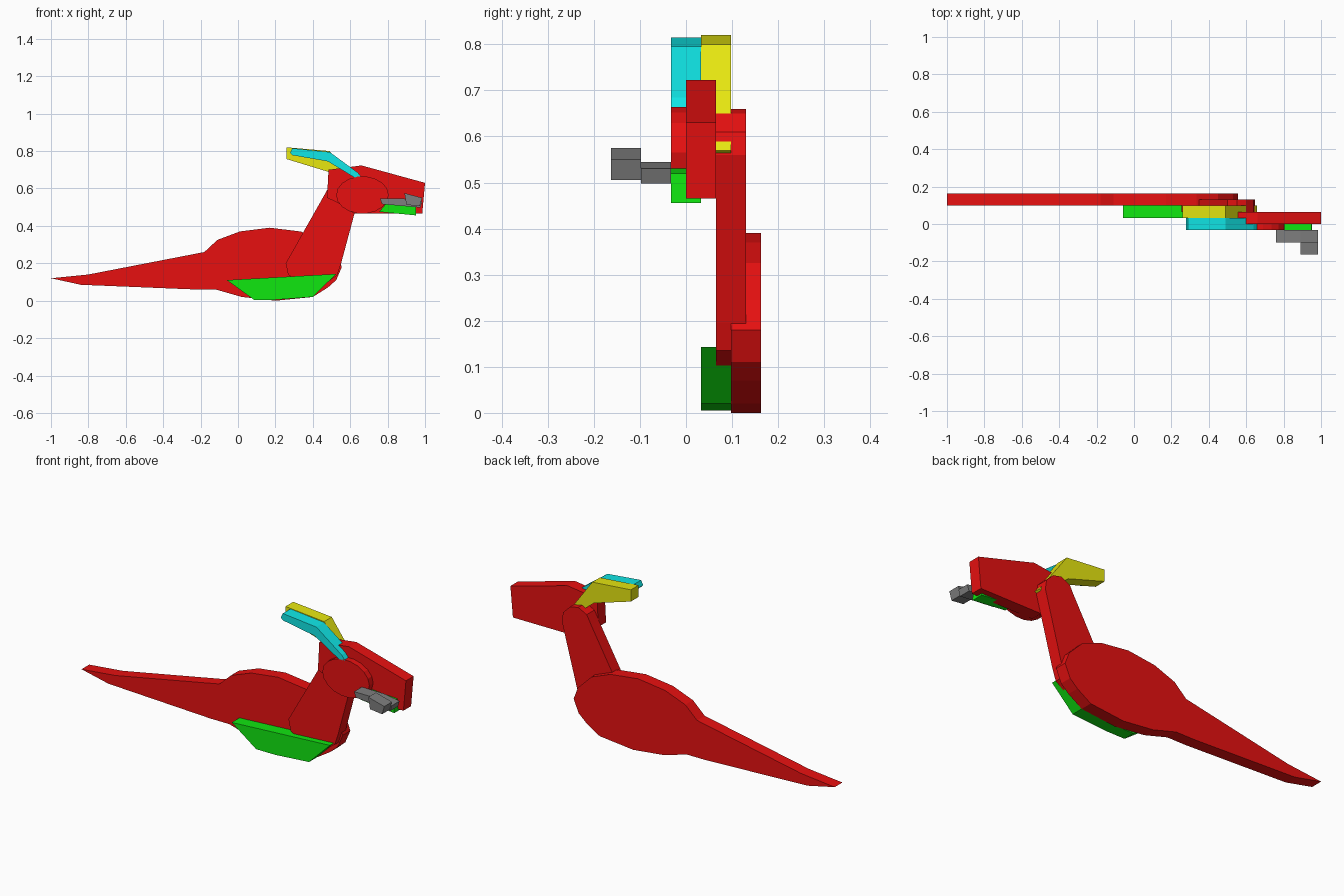
import bpy
import bmesh
import math

if "Cube" in bpy.data.objects:
    bpy.data.objects.remove(bpy.data.objects["Cube"])


def material(name, r, g, b):
    m = bpy.data.materials.new(name)
    m.diffuse_color = (r, g, b, 1)
    m.use_nodes = True
    m.node_tree.nodes["Principled BSDF"].inputs["Base Color"].default_value = m.diffuse_color
    return m


LOW, HIGH = 0.0056, 0.85
RED = material("red", HIGH, LOW, LOW)
GREEN = material("green", LOW, HIGH, LOW)
CYAN = material("cyan", LOW, HIGH, HIGH)
YELLOW = material("yellow", HIGH, HIGH, LOW)
GREY = material("grey", 0.21, 0.21, 0.21)

LAYER = 0.0326     # half the thickness of every cut-out plate


def plate(name, layer, outline, mat):
    """Extrude an x-z outline two layers deep, starting at the given layer."""
    bm = bmesh.new()
    face = bm.faces.new([bm.verts.new((x, layer * LAYER, z)) for x, z in outline])
    result = bmesh.ops.extrude_face_region(bm, geom=[face])
    moved = [v for v in result["geom"] if isinstance(v, bmesh.types.BMVert)]
    bmesh.ops.translate(bm, verts=moved, vec=(0, 2 * LAYER, 0))
    bmesh.ops.recalc_face_normals(bm, faces=bm.faces)
    mesh = bpy.data.meshes.new(name)
    bm.to_mesh(mesh)
    bm.free()
    mesh.materials.append(mat)
    bpy.context.collection.objects.link(bpy.data.objects.new(name, mesh))


# Body with tapering tail
plate("body_and_tail", 3, [
    (-1, .12), (-.80, .14), (-.18, .26), (-.11, .325), (.01, .37), (.17, .39),
    (.335, .37), (.45, .325), (.53, .245), (.555, .18), (.525, .11), (.48, .07),
    (.40, .02), (.2, 0), (.02, .02), (-.12, .06), (-.23, .06), (-.84, .085)], RED)

# Neck, rounded at both ends
plate("neck", 2, [
    (.255, .20), (.473, .585), (.50, .635), (.55, .66), (.60, .65), (.64, .61),
    (.648, .56), (.55, .195), (.53, .135), (.48, .10), (.32, .10), (.268, .14)], RED)

# Belly
plate("belly", 1, [
    (-.06, .11), (.525, .143), (.40, .02), (.20, .005), (.085, .005)], GREEN)

# Head
plate("head", 0, [
    (.484, .70), (.66, .723), (1, .63), (.985, .465), (.62, .465),
    (.53, .525), (.476, .55)], RED)

# Oval cheek
SIDES = 18
plate("cheek", -1, [
    (.665 + .14 * math.cos(i * math.tau / SIDES),
     .565 + .1 * math.sin(i * math.tau / SIDES)) for i in range(SIDES)], RED)

# Far and near crests
plate("far_crest", 1, [
    (.26, .82), (.49, .80), (.657, .57), (.64, .56), (.48, .69), (.26, .757)], YELLOW)
plate("near_crest", -1, [
    (.278, .79), (.29, .815), (.49, .795), (.64, .685), (.66, .66),
    (.64, .648), (.48, .745), (.29, .778)], CYAN)

# Lower jaw
plate("jaw", -1, [
    (.755, .475), (.80, .53), (.95, .52), (.953, .456)], GREEN)

# Snout pieces
plate("snout_bar", -3, [
    (.76, .545), (.89, .545), (.985, .53), (.975, .498), (.77, .516)], GREY)
plate("nostril_block", -5, [
    (.89, .575), (.985, .55), (.972, .505), (.90, .513)], GREY)
